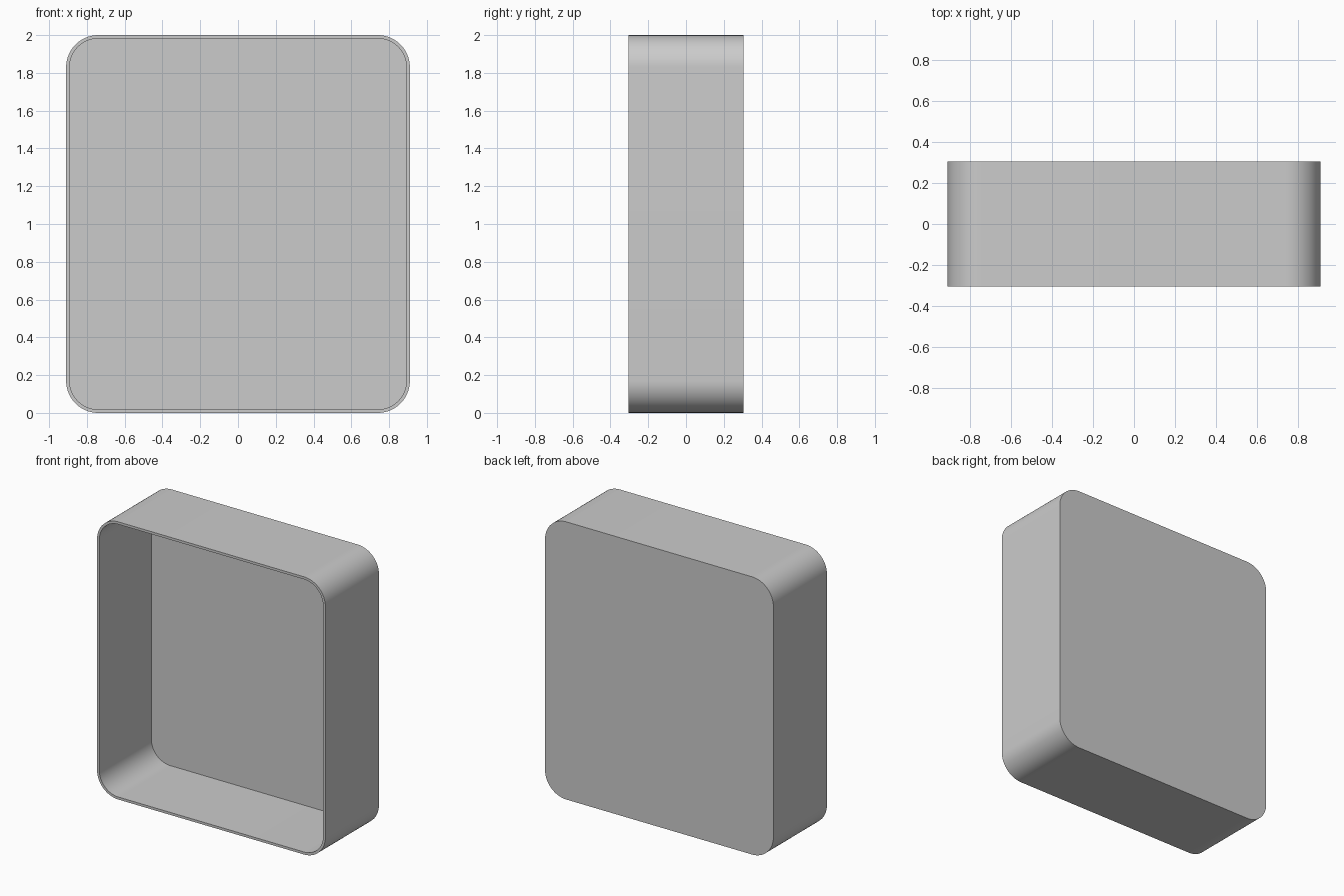
import bpy, bmesh
from math import cos, sin, pi

if "Cube" in bpy.data.objects:
    bpy.data.objects.remove(bpy.data.objects["Cube"])

W, H, D = 0.91, 2.0, 0.305    # half width, height, half depth
R, T, SEG = 0.17, 0.018, 16   # corner radius, wall thickness, corner segments


def rounded_loop(bm, inset, y):
    """Ring of vertices around a rounded rectangle in the XZ plane."""
    r = R - inset
    verts = []
    for k, (sx, sz) in enumerate([(1, 1), (-1, 1), (-1, -1), (1, -1)]):
        for i in range(SEG + 1):
            a = (k + i / SEG) * pi / 2
            verts.append(bm.verts.new((sx * (W - R) + r * cos(a), y,
                                       H / 2 + sz * (H / 2 - R) + r * sin(a))))
    return verts


# open-fronted tray: back panel, outer wall, front rim, inner wall, inner floor
bm = bmesh.new()
rings = [rounded_loop(bm, 0, D), rounded_loop(bm, 0, -D),
         rounded_loop(bm, T, -D), rounded_loop(bm, T, D - T)]
for a, b in zip(rings, rings[1:]):
    for i in range(len(a)):
        j = (i + 1) % len(a)
        bm.faces.new((a[i], a[j], b[j], b[i]))
bm.faces.new(rings[0])
bm.faces.new(rings[-1])
bmesh.ops.recalc_face_normals(bm, faces=bm.faces)

mesh = bpy.data.meshes.new("open_case")
bm.to_mesh(mesh)
bm.free()
case = bpy.data.objects.new("open_case", mesh)
bpy.context.collection.objects.link(case)

# smooth corners, crisp rims
bpy.context.view_layer.objects.active = case
case.select_set(True)
bpy.ops.object.shade_smooth_by_angle()
